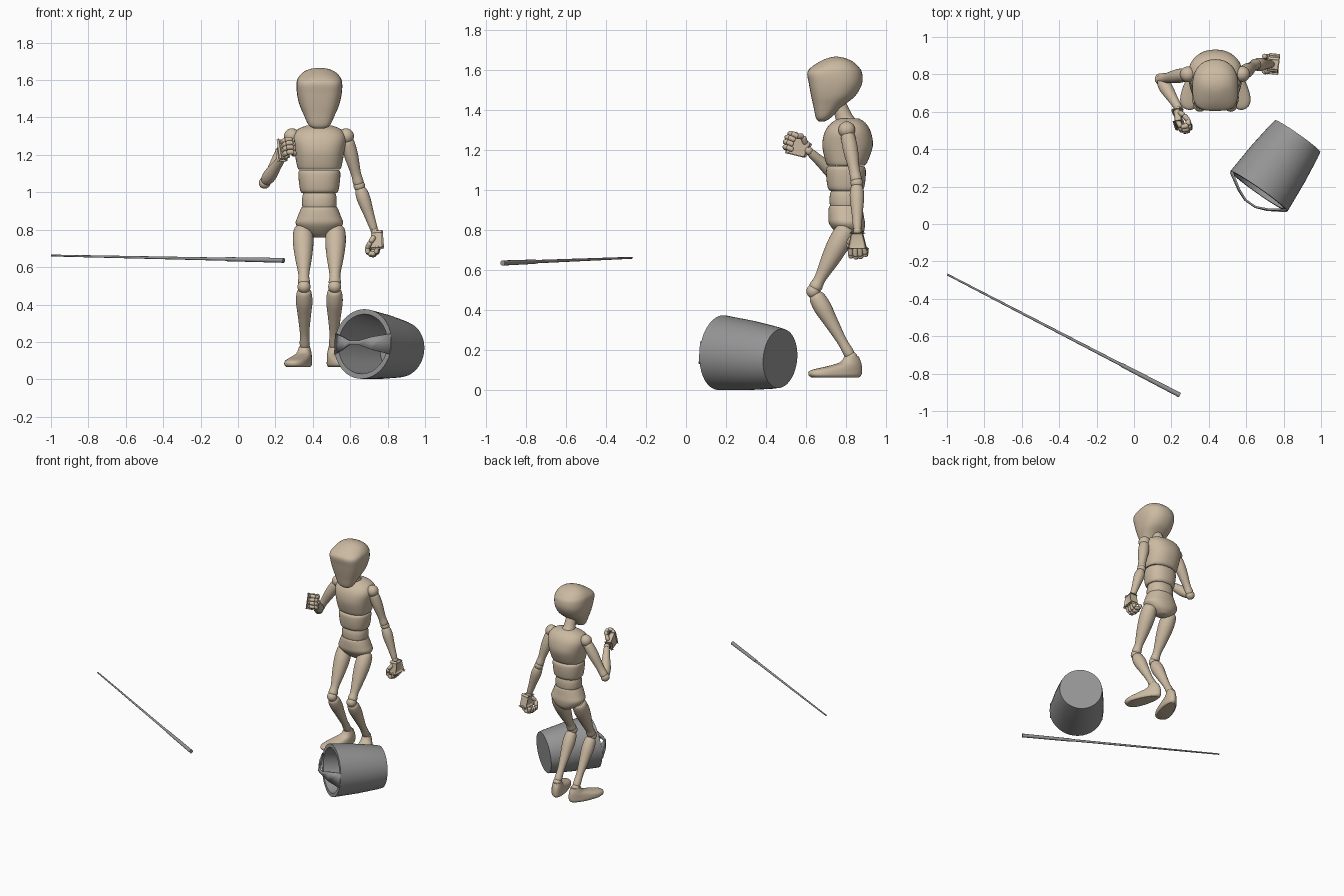
import bpy, bmesh, math
from mathutils import Vector, Matrix

if "Cube" in bpy.data.objects:
    bpy.data.objects.remove(bpy.data.objects["Cube"], do_unlink=True)


def material(name, rgb):
    m = bpy.data.materials.new(name)
    m.use_nodes = True
    m.diffuse_color = (*rgb, 1)
    node = m.node_tree.nodes["Principled BSDF"]
    node.inputs["Base Color"].default_value = (*rgb, 1)
    node.inputs["Roughness"].default_value = 0.6
    return m


WOOD = material("pale wood", (0.60, 0.49, 0.36))
GREY = material("grey metal", (0.30, 0.30, 0.30))
CX = 0.435  # body midline


def finish(name, bm, mat, angle=40):
    bmesh.ops.remove_doubles(bm, verts=bm.verts, dist=0.0002)
    bmesh.ops.recalc_face_normals(bm, faces=bm.faces)
    me = bpy.data.meshes.new(name)
    bm.to_mesh(me)
    bm.free()
    me.materials.append(mat)
    me.shade_smooth()
    me.set_sharp_from_angle(angle=math.radians(angle))
    ob = bpy.data.objects.new(name, me)
    bpy.context.collection.objects.link(ob)
    return ob


def spline(rows, steps=4):
    """Smooth a list of number tuples."""
    rows = [Vector(r) for r in rows]
    out = []
    for i in range(len(rows) - 1):
        p0, p1, p2 = rows[max(i - 1, 0)], rows[i], rows[i + 1]
        p3 = rows[min(i + 2, len(rows) - 1)]
        for k in range(steps):
            t = k / steps
            out.append(p1 + (p2 - p0) * (t / 2)
                       + (p0 * 2 - p1 * 5 + p2 * 4 - p3) * (t * t / 2)
                       + (p1 * 3 - p0 - p2 * 3 + p3) * (t ** 3 / 2))
    return out + [rows[-1]]


def skin(bm, rings):
    loops = [[bm.verts.new(p) for p in r] for r in rings]
    n = len(loops[0])
    for a, b in zip(loops, loops[1:]):
        for i in range(n):
            bm.faces.new((a[i], a[(i + 1) % n], b[(i + 1) % n], b[i]))
    bm.faces.new(loops[0][::-1])
    bm.faces.new(loops[-1])


def lathe(name, a, b, profile, mat=WOOD, smooth=True, sides=24):
    """Turn a (position 0-1, radius) profile along the line a to b."""
    a, b = Vector(a), Vector(b)
    q = (b - a).to_track_quat('Z', 'Y')
    rows = spline(profile) if smooth else [Vector(p) for p in profile]
    rings = []
    for t, r in rows:
        r = max(r, 0.0005)
        rings.append([a.lerp(b, t) + q @ Vector((r * math.cos(u), r * math.sin(u), 0))
                      for u in (2 * math.pi * i / sides for i in range(sides))])
    bm = bmesh.new()
    skin(bm, rings)
    return finish(name, bm, mat)


def loft(name, sections, cx=CX, taper=0.0, sides=40):
    """Stack (z, front y, back y, half width, front squareness) outlines."""
    rings = []
    for z, yf, yb, hw, sq in spline(sections):
        cy, ry, ring = (yf + yb) / 2, (yb - yf) / 2, []
        for i in range(sides):
            u = 2 * math.pi * i / sides
            c, s = math.cos(u), math.sin(u)
            e = sq if s < 0 else 0.9
            x = hw * math.copysign(abs(c) ** e, c) * (1 - taper * (s + 1) / 2)
            ring.append((cx + x, cy + ry * math.copysign(abs(s) ** e, s), z))
        rings.append(ring)
    bm = bmesh.new()
    skin(bm, rings)
    return finish(name, bm, WOOD)


def ball(name, p, r):
    bm = bmesh.new()
    bmesh.ops.create_uvsphere(bm, u_segments=24, v_segments=14, radius=r,
                              matrix=Matrix.Translation(p))
    return finish(name, bm, WOOD)


# Head and neck
loft("head", [
    (1.342, .662, .69, .03, .9), (1.36, .648, .722, .058, .8), (1.42, .635, .785, .086, .7),
    (1.47, .624, .845, .107, .65), (1.53, .613, .878, .120, .6), (1.585, .605, .878, .122, .6),
    (1.615, .628, .86, .112, .8), (1.642, .67, .83, .087, 1), (1.659, .71, .79, .05, 1),
    (1.665, .74, .76, .012, 1)])
lathe("neck", (CX, .80, 1.33), (CX, .755, 1.45), [(0, .055), (.3, .042), (1, .034)])

# Torso
loft("chest", [
    (1.122, .708, .89, .110, .8), (1.14, .697, .905, .119, .8), (1.22, .68, .932, .134, .8),
    (1.29, .692, .922, .143, .8), (1.335, .725, .895, .118, .85), (1.358, .765, .86, .065, 1)])
loft("belly", [
    (.995, .722, .875, .092, .85), (1.01, .708, .888, .102, .85), (1.06, .70, .896, .110, .85),
    (1.105, .70, .896, .112, .85), (1.12, .71, .885, .104, .85)])
loft("waist", [
    (.905, .725, .87, .085, .9), (.93, .717, .877, .092, .9), (.97, .717, .877, .092, .9),
    (1.0, .725, .87, .085, .9)])
loft("pelvis", [
    (.757, .785, .86, .035, 1), (.785, .75, .885, .085, .9), (.83, .715, .893, .126, .9),
    (.87, .71, .887, .116, .9), (.91, .712, .88, .100, .9), (.922, .718, .875, .094, .9)])

# Legs: both bend the same way, feet turned out
for side, word in ((-1, "right"), (1, "left")):
    hip = Vector((CX + side * .088, .805, .815))
    knee = Vector((CX + side * .082, .635, .495))
    ankle = Vector((CX + side * .078, .825, .165))
    lathe(word + "_thigh", hip, knee, [
        (0, .035), (.06, .050), (.25, .055), (.5, .046), (.8, .029), (.93, .033), (1, .02)])
    ball(word + "_knee", knee, .035)
    lathe(word + "_shin", knee, ankle, [
        (.05, .030), (.1, .040), (.25, .044), (.45, .036), (.75, .025), (.93, .027), (1, .02)])
    ball(word + "_ankle", ankle, .03)
    foot = loft(word + "_foot", [
        (.066, -.21, .04, .058, .85), (.078, -.224, .052, .068, .85), (.10, -.215, .055, .066, .9),
        (.12, -.13, .054, .056, .9), (.14, -.06, .05, .045, 1), (.17, -.035, .038, .036, 1)],
        cx=0, taper=.35)
    foot.data.transform(Matrix.Translation((ankle.x, ankle.y, 0))
                        @ Matrix.Rotation(side * math.radians(20), 4, 'Z'))


def hand(word, wrist, forward, inward):
    """Loose fist: forward points to the knuckles, inward is the palm side."""
    w, d = Vector(wrist), Vector(forward).normalized()
    n = Vector(inward)
    n = (n - d * n.dot(d)).normalized()
    a = d.cross(n)
    if a.z - a.y < 0:  # thumb side is up or forward
        a = -a

    def at(across, palm, ahead):
        return w + a * across + n * palm + d * ahead

    # Rounded palm block
    bm = bmesh.new()
    bmesh.ops.create_cube(bm, size=1)
    for v in bm.verts:
        wide = .09 if v.co.z > 0 else .055
        v.co = at(v.co.x * wide, v.co.y * .036 - .012, .05 + v.co.z * .078)
    bmesh.ops.bevel(bm, geom=bm.edges[:], offset=.011, segments=3, affect='EDGES', profile=.5)
    finish(word + "_palm", bm, WOOD)
    # Curled fingers and thumb
    tube = [(0, .4), (.1, .85), (.25, 1), (.75, 1), (.9, .85), (1, .4)]

    def digit(name, points, r):
        for k, (p, q) in enumerate(zip(points, points[1:])):
            lathe(f"{word}_{name}_{k + 1}", at(*p), at(*q), [(t, s * r) for t, s in tube], sides=12)

    for i, reach in enumerate((.128, .134, .132, .122)):
        x = .036 - i * .024
        digit(f"finger_{i + 1}", [(x, -.016, .08), (x, -.002, reach - .005),
                                  (x, .038, reach - .008), (x, .042, reach - .045)], .0135)
    digit("thumb", [(.025, 0, .03), (.05, .022, .06), (.034, .042, .092)], .014)


# Arms: left hangs, right is bent with the fist raised
arms = {
    "left": ((.578, .802, 1.30), (.648, .852, 1.035), (.73, .855, .795),
             (.06, .02, -1), (-1, .1, 0)),
    "right": ((.288, .80, 1.30), (.142, .775, 1.05), (.243, .612, 1.195),
              (.12, -.85, .42), (1, .1, .1))}
for word, (shoulder, elbow, wrist, forward, inward) in arms.items():
    ball(word + "_shoulder", shoulder, .042)
    lathe(word + "_upper_arm", shoulder, elbow, [
        (.08, .03), (.15, .036), (.4, .037), (.75, .027), (.93, .029), (1, .02)])
    ball(word + "_elbow", elbow, .031)
    lathe(word + "_forearm", elbow, wrist, [
        (.06, .025), (.12, .032), (.3, .036), (.65, .027), (.93, .021), (1, .015)])
    ball(word + "_wrist", wrist, .021)
    hand(word, wrist, forward, inward)

# Bucket lying on its side, hollow with a thick wall
rim, base = Vector((.668, .175, .189)), Vector((.875, .47, .16))
lathe("bucket", rim, base, [
    (1, 0), (1, .148), (.9, .155), (.5, .173), (0, .187), (0, .160), (.94, .125), (.94, 0)],
    GREY, smooth=False, sides=48)

# Bucket handle: strap, wide at the rim and narrow in the middle
out = (rim - base).normalized()
across = Vector((-out.y, out.x, 0)).normalized()
up = out.cross(across)
half = [(.180, 0, .056), (.093, .055, .034), (.033, .08, .012)]
stations = [(-u, o, h) for u, o, h in half] + half[::-1]
bm = bmesh.new()
pairs = [[bm.verts.new(rim + across * u + out * o + up * (h * s)) for s in (-1, 1)]
         for u, o, h in stations]
for p, q in zip(pairs, pairs[1:]):
    bm.faces.new((p[0], p[1], q[1], q[0]))
strap = finish("bucket_handle", bm, GREY, 15)
solid = strap.modifiers.new("thickness", 'SOLIDIFY')
solid.thickness = .01
solid.offset = 0

# Long tapering rod with a thicker grip
lathe("rod", (.245, -.915, .636), (-.998, -.27, .662), [
    (0, .013), (.25, .011), (.25, .0085), (1, .005)], GREY, smooth=False, sides=12)
